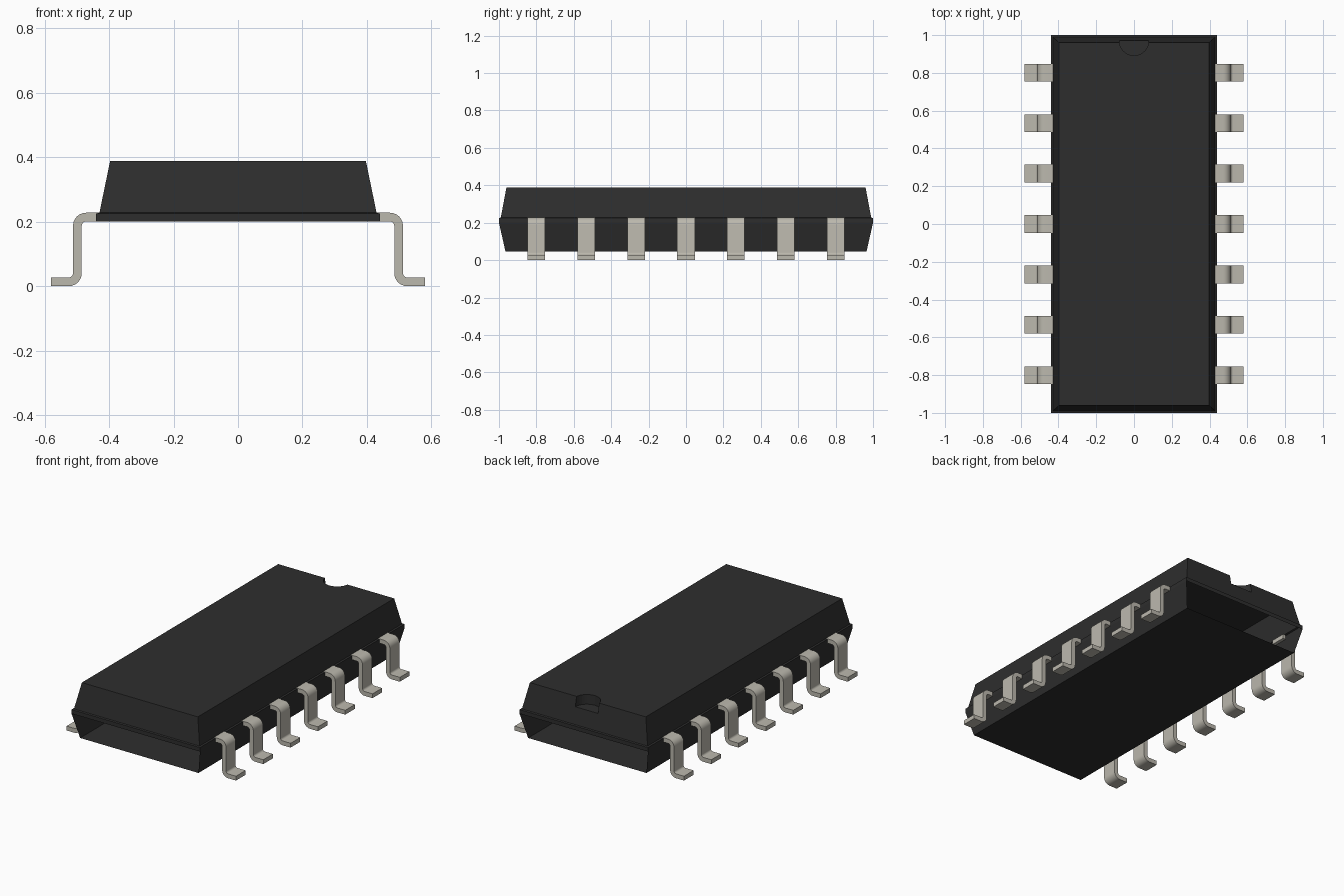
import bpy, bmesh, math
from mathutils import Vector

cube = bpy.data.objects.get("Cube")
if cube:
    bpy.data.objects.remove(cube, do_unlink=True)


def material(name, rgb):
    m = bpy.data.materials.new(name)
    m.use_nodes = True
    m.diffuse_color = (*rgb, 1)
    m.node_tree.nodes["Principled BSDF"].inputs["Base Color"].default_value = (*rgb, 1)
    return m


black = material("black plastic", (0.027, 0.027, 0.027))
metal = material("dull tin", (0.50, 0.48, 0.42))


def add_object(name, bm, mat):
    bmesh.ops.recalc_face_normals(bm, faces=bm.faces[:])
    mesh = bpy.data.meshes.new(name)
    bm.to_mesh(mesh)
    bm.free()
    mesh.materials.append(mat)
    obj = bpy.data.objects.new(name, mesh)
    bpy.context.collection.objects.link(obj)
    return obj


# Body: stacked rectangular rings (half width, half length, height)
rings = [(0.405, 0.965, 0.045), (0.44, 1.0, 0.20), (0.44, 1.0, 0.225),
         (0.43, 0.99, 0.228), (0.397, 0.96, 0.388)]
bm = bmesh.new()
loops = [[bm.verts.new((sx * x, sy * y, z)) for sx, sy in ((-1, -1), (1, -1), (1, 1), (-1, 1))]
         for x, y, z in rings]
for low, high in zip(loops, loops[1:]):
    for i in range(4):
        j = (i + 1) % 4
        bm.faces.new((low[i], low[j], high[j], high[i]))
bm.faces.new(loops[0][::-1])
bm.faces.new(loops[-1])
body = add_object("body_shell", bm, black)

# Half-round orientation notch cut into the back top edge
bm = bmesh.new()
bmesh.ops.create_cone(bm, cap_ends=True, segments=32, radius1=0.078, radius2=0.078, depth=0.2)
bmesh.ops.translate(bm, verts=bm.verts[:], vec=(0, 0.97, 0.428))
cutter = add_object("notch_cutter", bm, black)
cutter.hide_render = True
cut = body.modifiers.new("notch", "BOOLEAN")
cut.operation = "DIFFERENCE"
cut.solver = "EXACT"
cut.object = cutter
bpy.context.view_layer.update()
carved = bpy.data.meshes.new_from_object(
    body.evaluated_get(bpy.context.evaluated_depsgraph_get()))
body.modifiers.clear()
body.data = carved
bpy.data.objects.remove(cutter, do_unlink=True)

# The hollow shell is open at both ends below the seam
bm = bmesh.new()
bm.from_mesh(carved)
ends = [f for f in bm.faces
        if abs(f.normal.y) > 0.5 and f.calc_center_median().z < 0.19]
bmesh.ops.delete(bm, geom=ends, context="FACES")
bm.to_mesh(carved)
bm.free()

# Pin: bent strip built by offsetting a centre line with rounded bends
THICK, WIDTH, RADIUS, STEPS = 0.027, 0.094, 0.027, 6
shoulder, foot, upright = 0.2145, THICK / 2, 0.4985


def bend(cx, cz, start, end):
    for k in range(STEPS + 1):
        a = math.radians(start + (end - start) * k / STEPS)
        n = Vector((math.cos(a), math.sin(a)))
        yield Vector((cx, cz)) + n * RADIUS, n if start > end else -n


line = [(Vector((0.42, shoulder)), Vector((0, 1)))]
line += bend(upright - RADIUS, shoulder - RADIUS, 90, 0)
line += bend(upright + RADIUS, foot + RADIUS, 180, 270)
line += [(Vector((0.58, foot)), Vector((0, 1)))]

bm = bmesh.new()
sections = []
for p, n in line:
    a, b = p + n * THICK / 2, p - n * THICK / 2
    sections.append([bm.verts.new((q.x, y, q.y)) for q, y in
                     ((a, -WIDTH / 2), (a, WIDTH / 2), (b, WIDTH / 2), (b, -WIDTH / 2))])
for s, t in zip(sections, sections[1:]):
    for i in range(4):
        j = (i + 1) % 4
        bm.faces.new((s[i], s[j], t[j], t[i]))
bm.faces.new(sections[0])
bm.faces.new(sections[-1][::-1])
first = add_object("left_pin_1", bm, metal)
bpy.context.view_layer.objects.active = first
first.select_set(True)
bpy.ops.object.shade_smooth_by_angle(angle=math.radians(35))

# Seven pins along each long side
for side, turn in (("left", 0), ("right", math.pi)):
    for i in range(7):
        name = f"{side}_pin_{i + 1}"
        pin = first if name == first.name else bpy.data.objects.new(name, first.data)
        if pin is not first:
            bpy.context.collection.objects.link(pin)
        pin.location.y = (i - 3) * 0.267
        pin.rotation_euler.z = turn
